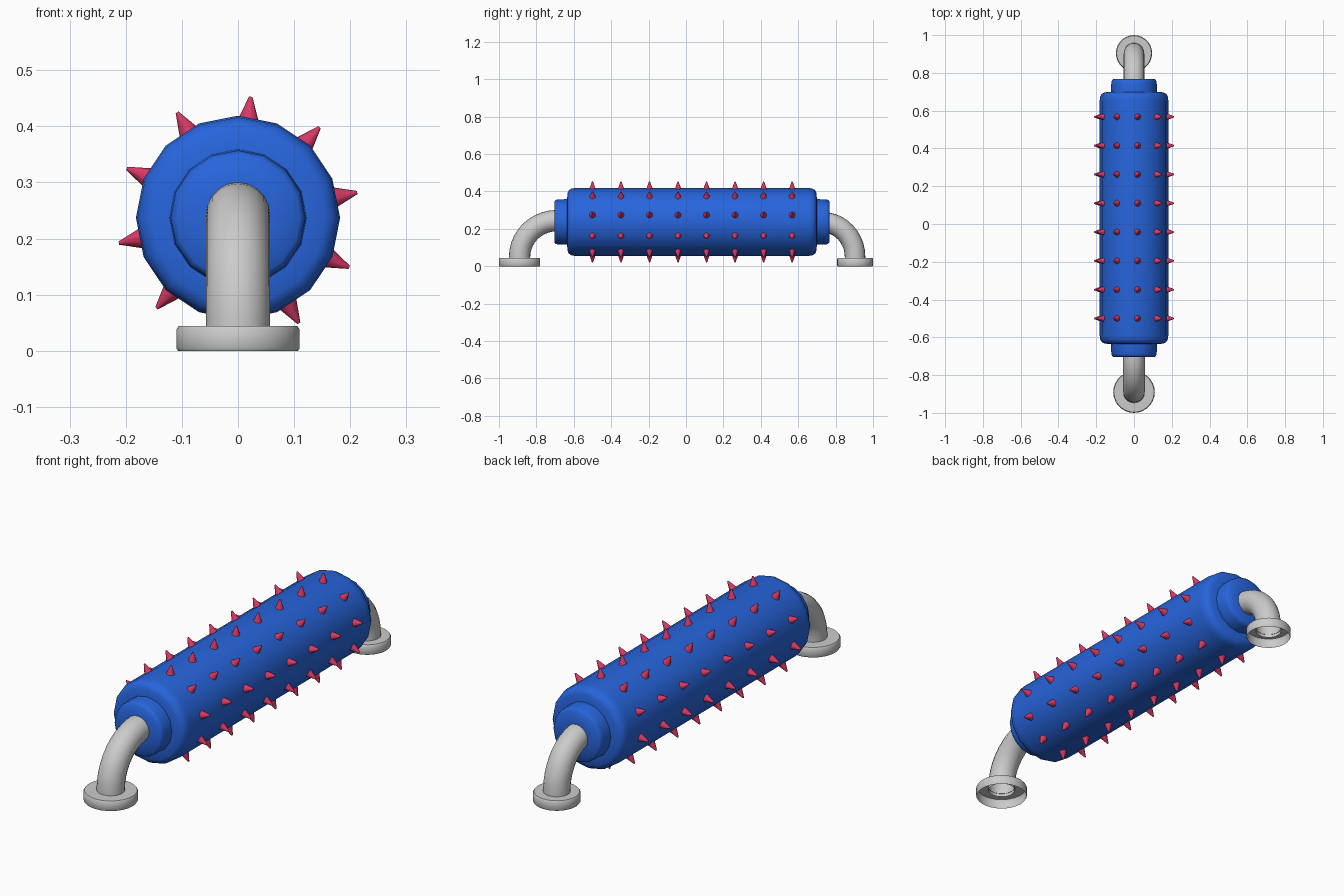
import bpy, bmesh, math
from mathutils import Matrix, Vector

if "Cube" in bpy.data.objects:
    bpy.data.objects.remove(bpy.data.objects["Cube"])

CZ = 0.237  # height of the roller axis


def material(name, rgb):
    m = bpy.data.materials.new(name)
    m.diffuse_color = (*rgb, 1)
    m.use_nodes = True
    m.node_tree.nodes["Principled BSDF"].inputs["Base Color"].default_value = m.diffuse_color
    return m


def finish(name, bm, mat=None, angle=40):
    bmesh.ops.recalc_face_normals(bm, faces=bm.faces)
    me = bpy.data.meshes.new(name)
    bm.to_mesh(me)
    bm.free()
    ob = bpy.data.objects.new(name, me)
    bpy.context.collection.objects.link(ob)
    if mat:
        me.materials.append(mat)
    bpy.ops.object.select_all(action='DESELECT')
    ob.select_set(True)
    bpy.context.view_layer.objects.active = ob
    bpy.ops.object.shade_smooth_by_angle(angle=math.radians(angle))
    return ob


def skin(bm, rings):
    for a, b in zip(rings, rings[1:]):
        n = len(a)
        for i in range(n):
            bm.faces.new((a[i], a[(i + 1) % n], b[(i + 1) % n], b[i]))


def ring(bm, centre, u, v, r, n):
    return [bm.verts.new(centre + r * (math.cos(t) * u + math.sin(t) * v))
            for t in (2 * math.pi * i / n for i in range(n))]


X, Y, Z = Vector((1, 0, 0)), Vector((0, 1, 0)), Vector((0, 0, 1))
blue = material("blue", (0.02, 0.13, 0.72))
red = material("red", (0.68, 0.04, 0.13))

# Roller: one turned profile (y, radius) with a collar at each end
half = [(0.735, 0.05), (0.735, 0.110), (0.728, 0.117), (0.72, 0.120), (0.668, 0.122),
        (0.665, 0.155), (0.658, 0.170), (0.643, 0.179), (0.62, 0.182)]
profile = [(-y, r) for y, r in half] + half[::-1]
bm = bmesh.new()
skin(bm, [ring(bm, Vector((0, y + 0.032, CZ)), X, Z, r, 16) for y, r in profile])
finish("roller", bm, blue, 50)

# Spikes: eight rings of ten small blunt cones
bm = bmesh.new()
for row in range(8):
    for k in range(10):
        d = Vector((math.cos(math.radians(12 + 36 * k)), 0,
                    math.sin(math.radians(12 + 36 * k))))
        pos = Vector((0, -0.50 + row * 0.1525, CZ)) + d * 0.194
        rot = d.to_track_quat('Z', 'Y').to_matrix().to_4x4()
        bmesh.ops.create_cone(bm, cap_ends=True, segments=10, radius1=0.020,
                              radius2=0.003, depth=0.046,
                              matrix=Matrix.Translation(pos) @ rot)
finish("spikes", bm, red)


# Bent pipe and hollow flange at each end
def bracket(label, side, foot_y, bend_y, top_z, flange_r, pipe_r):
    bm = bmesh.new()
    r_y, r_z = foot_y - bend_y, top_z - 0.05
    rings = [ring(bm, Vector((0, side * foot_y, 0.03)), X, Y * side, pipe_r, 20)]
    for i in range(11):
        t = math.pi / 2 * i / 10
        c = Vector((0, side * (bend_y + r_y * math.cos(t)), 0.05 + r_z * math.sin(t)))
        out = Vector((0, side * math.cos(t), math.sin(t)))
        rings.append(ring(bm, c, X, out, pipe_r, 20))
    rings.append(ring(bm, Vector((0, side * (bend_y - 0.06), top_z)), X, Z, pipe_r, 20))
    skin(bm, rings)
    finish(label + "_pipe", bm)
    bm = bmesh.new()
    cup = [(0, flange_r - 0.003), (0.005, flange_r), (0.038, flange_r),
           (0.044, flange_r - 0.004), (0.044, pipe_r - 0.002)]
    skin(bm, [ring(bm, Vector((0, side * foot_y, z)), X, Y, r, 28) for z, r in cup])
    finish(label + "_flange", bm)


bracket("front", -1, 0.89, 0.69, 0.244, 0.11, 0.057)
bracket("back", 1, 0.904, 0.73, 0.235, 0.096, 0.055)
